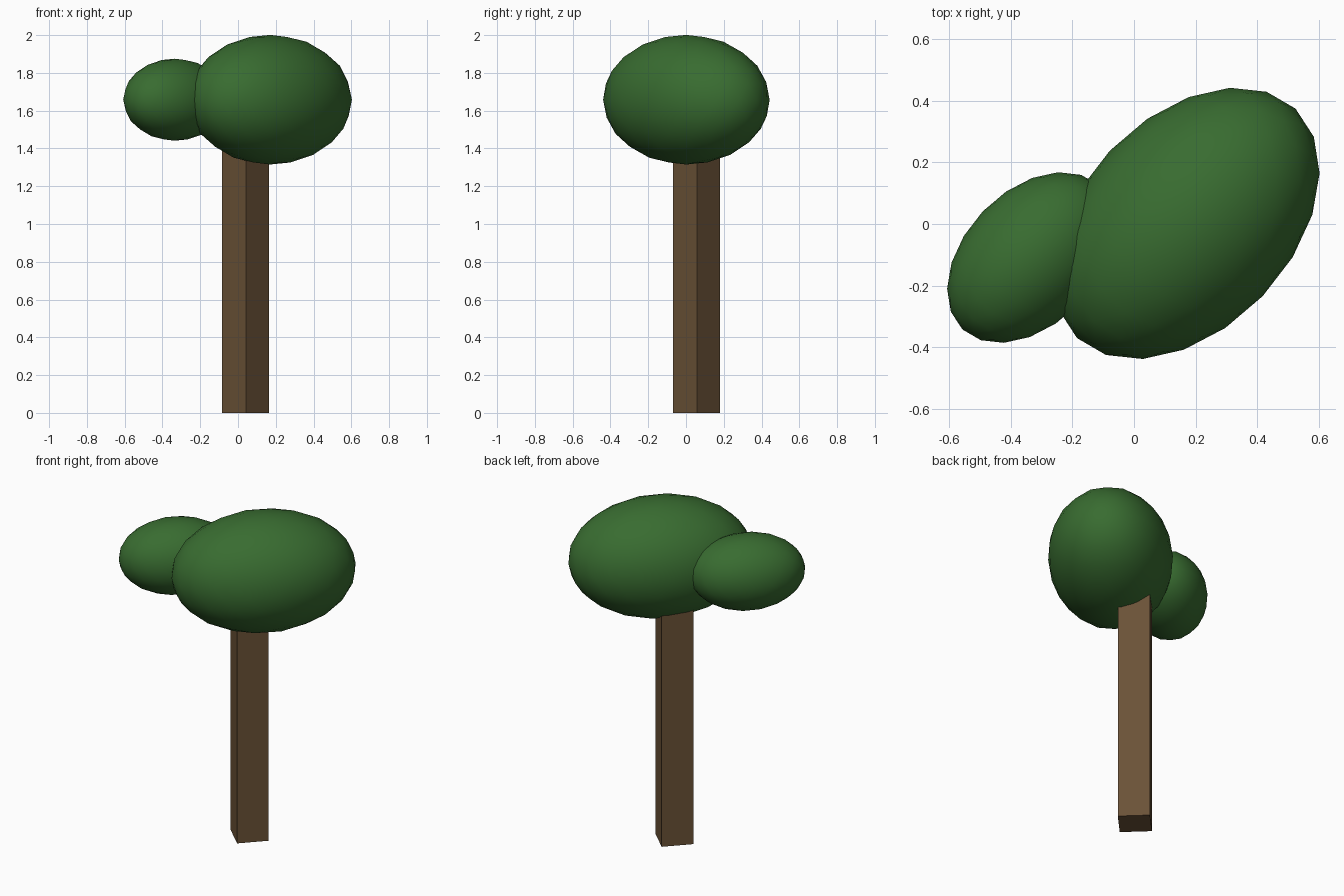
import bpy, math

if "Cube" in bpy.data.objects:
    bpy.data.objects.remove(bpy.data.objects["Cube"])

TURN = math.radians(46.4)  # the whole tree is turned about z


def material(name, rgb):
    m = bpy.data.materials.new(name)
    m.diffuse_color = (*rgb, 1)
    m.use_nodes = True
    m.node_tree.nodes["Principled BSDF"].inputs["Base Color"].default_value = m.diffuse_color
    return m


leaf = material("leaf_green", (0.04, 0.15, 0.03))
bark = material("bark_brown", (0.145, 0.085, 0.038))


def finish(name, scale, mat):
    ob = bpy.context.object
    ob.name = name
    ob.scale = scale
    ob.data.materials.append(mat)
    bpy.ops.object.transform_apply(location=False, rotation=False, scale=True)
    return ob


def foliage(name, loc, radius, length):
    bpy.ops.mesh.primitive_ico_sphere_add(subdivisions=3, radius=1, location=loc,
                                          rotation=(0, 0, TURN))
    finish(name, (length, radius, radius), leaf)
    bpy.ops.object.shade_smooth()


# leaf crowns, stretched along one horizontal axis
foliage("large_crown", (0.17, 0.002, 1.658), 0.343, 0.515)
foliage("small_crown", (-0.335, -0.109, 1.658), 0.217, 0.323)

# square trunk, running up into the large crown
TOP = 1.55
bpy.ops.mesh.primitive_cube_add(size=1, location=(0.04, 0.055, TOP / 2),
                                rotation=(0, 0, TURN))
finish("trunk", (0.177, 0.177, TOP), bark)
